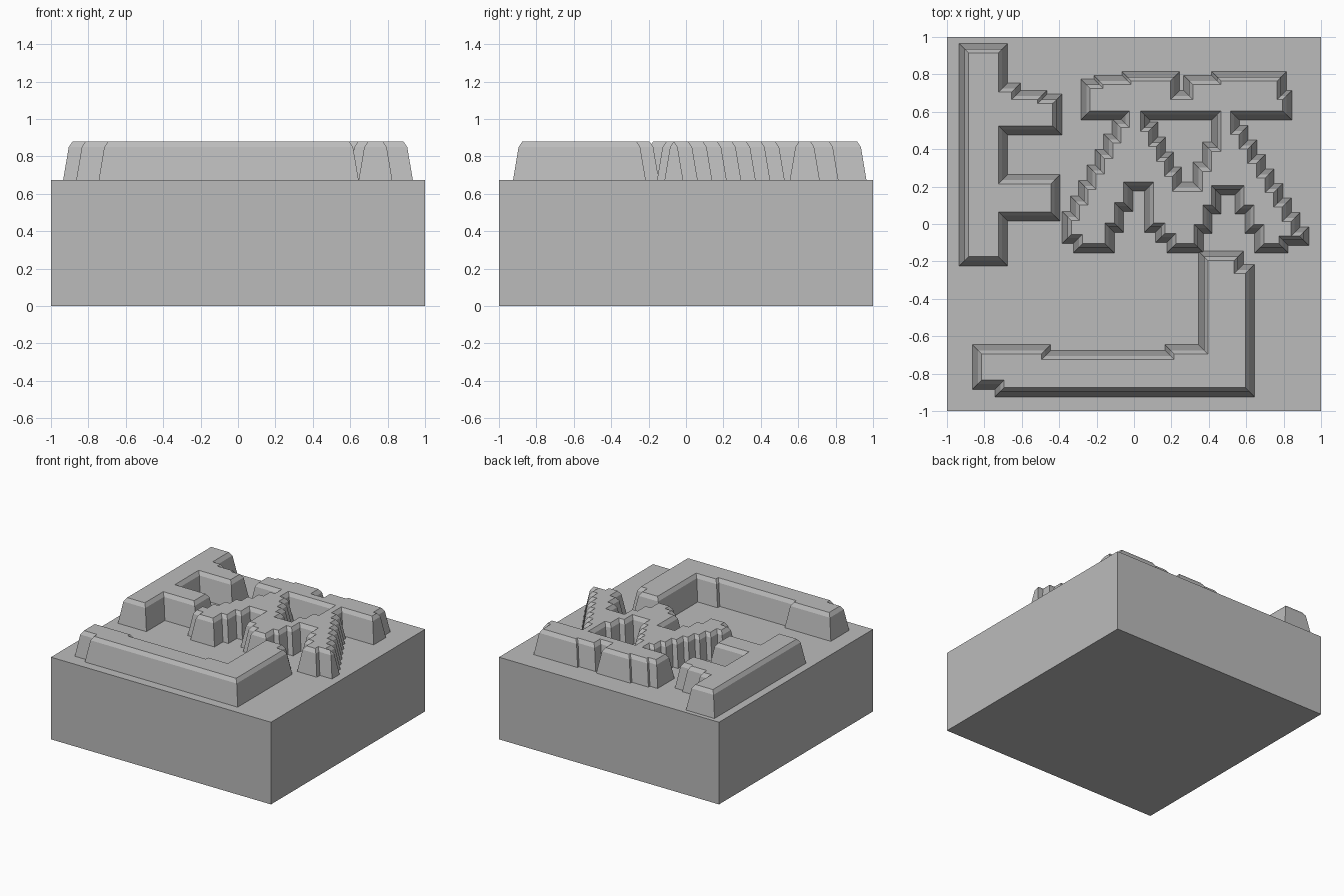
import bpy
import bmesh
from mathutils import Vector

if "Cube" in bpy.data.objects:
    bpy.data.objects.remove(bpy.data.objects["Cube"], do_unlink=True)

BLOCK_HEIGHT = 0.675
STEP = 0.047
# Wall section of a ridge: inward offset and height for foot, shoulder and rim
WALL = [(-0.025, 0.672), (0.005, 0.85), (0.025, 0.88)]

grey = bpy.data.materials.new("plain_grey")
grey.use_nodes = True
colour = (0.5, 0.5, 0.5, 1)
grey.diffuse_color = colour
grey.node_tree.nodes["Principled BSDF"].inputs["Base Color"].default_value = colour


def finish(name, bm):
    mesh = bpy.data.meshes.new(name)
    bm.to_mesh(mesh)
    bm.free()
    mesh.materials.append(grey)
    obj = bpy.data.objects.new(name, mesh)
    bpy.context.collection.objects.link(obj)
    return obj


def stepped(corners):
    """Turn each slanting edge of an outline into a staircase."""
    points = [Vector(c) * 0.01 for c in corners]
    result = []
    for p, q in zip(points, points[1:] + points[:1]):
        result.append(p)
        d = q - p
        if min(abs(d.x), abs(d.y)) < 0.001:
            continue
        count = max(1, round(min(abs(d.x), abs(d.y)) / STEP))
        for i in range(count):
            low, high = p + d * (i / count), p + d * ((i + 1) / count)
            result.append(Vector((low.x, high.y)))
            if i < count - 1:
                result.append(high)
    return result


def oriented(points, hole):
    """Keep the solid side on the left of the outline."""
    area = sum(p.cross(q) for p, q in zip(points, points[1:] + points[:1]))
    return points if (area > 0) != hole else points[::-1]


def offset(points, amount):
    """Move every edge of the outline towards the solid side."""
    moved = []
    for i, p in enumerate(points):
        before = (p - points[i - 1]).normalized()
        after = (points[(i + 1) % len(points)] - p).normalized()
        n1, n2 = Vector((-before.y, before.x)), Vector((-after.y, after.x))
        moved.append(p + (n1 + n2) * (amount / (1 + n1.dot(n2))))
    return moved


def ridge(name, outline, holes=()):
    bm = bmesh.new()
    rim_edges = []
    for number, corners in enumerate([outline, *holes]):
        path = oriented(stepped(corners), hole=number > 0)
        rings = [[bm.verts.new((v.x, v.y, z)) for v in offset(path, inset)]
                 for inset, z in WALL]
        size = len(path)
        for low, high in zip(rings, rings[1:]):
            for i in range(size):
                j = (i + 1) % size
                bm.faces.new((low[i], low[j], high[j], high[i]))
        rim = rings[-1]
        rim_edges += [bm.edges.get((rim[i], rim[i - 1])) for i in range(size)]
    bmesh.ops.triangle_fill(bm, use_beauty=True, edges=rim_edges, normal=(0, 0, 1))
    for face in bm.faces:
        face.normal_update()
        if face.normal.z < 0:
            face.normal_flip()
    return finish(name, bm)


# Solid square block
bm = bmesh.new()
bmesh.ops.create_cube(bm, size=1)
bmesh.ops.scale(bm, vec=(2, 2, BLOCK_HEIGHT), verts=bm.verts)
bmesh.ops.translate(bm, vec=(0, 0, BLOCK_HEIGHT / 2), verts=bm.verts)
finish("base_block", bm)

# Raised ridge with two arms, on the right side of the block
ridge("two_arm_ridge", [
    (-91, 94), (-91, -14), (-87, -20), (-70, -20), (-70, 4), (-42, 4),
    (-42, 18), (-48, 24), (-70, 24), (-70, 50), (-41, 50), (-41, 61),
    (-49, 67), (-63, 69), (-70, 73), (-70, 94)])

# Raised ridge with a top bar, three feet and a pointed opening
ridge("three_foot_ridge", [
    (-26, 72), (-19, 75), (-4, 77), (-4, 79), (22, 79), (22, 69), (29, 69),
    (29, 74), (44, 77), (44, 79), (79, 79), (79, 69), (82, 69), (82, 58),
    (54, 58), (91, -4), (91, -9), (80, -9), (72, -13), (67, -13), (51, 18),
    (44, 18), (30, -13), (20, -13), (8, -2), (8, 13), (4, 20), (-3, 20),
    (-18, -13), (-30, -13), (-36, -8), (-36, -4), (-5, 54), (-5, 58), (-26, 58)],
    holes=[[(6, 58), (44, 58), (44, 52), (29, 20), (23, 20), (6, 52)]])

# Raised corner ridge along the front
ridge("corner_ridge", [
    (37, -17), (56, -17), (62, -24), (62, -90), (-72, -90), (-84, -86),
    (-84, -67), (-47, -67), (-47, -70), (19, -70), (19, -67), (37, -67)])
